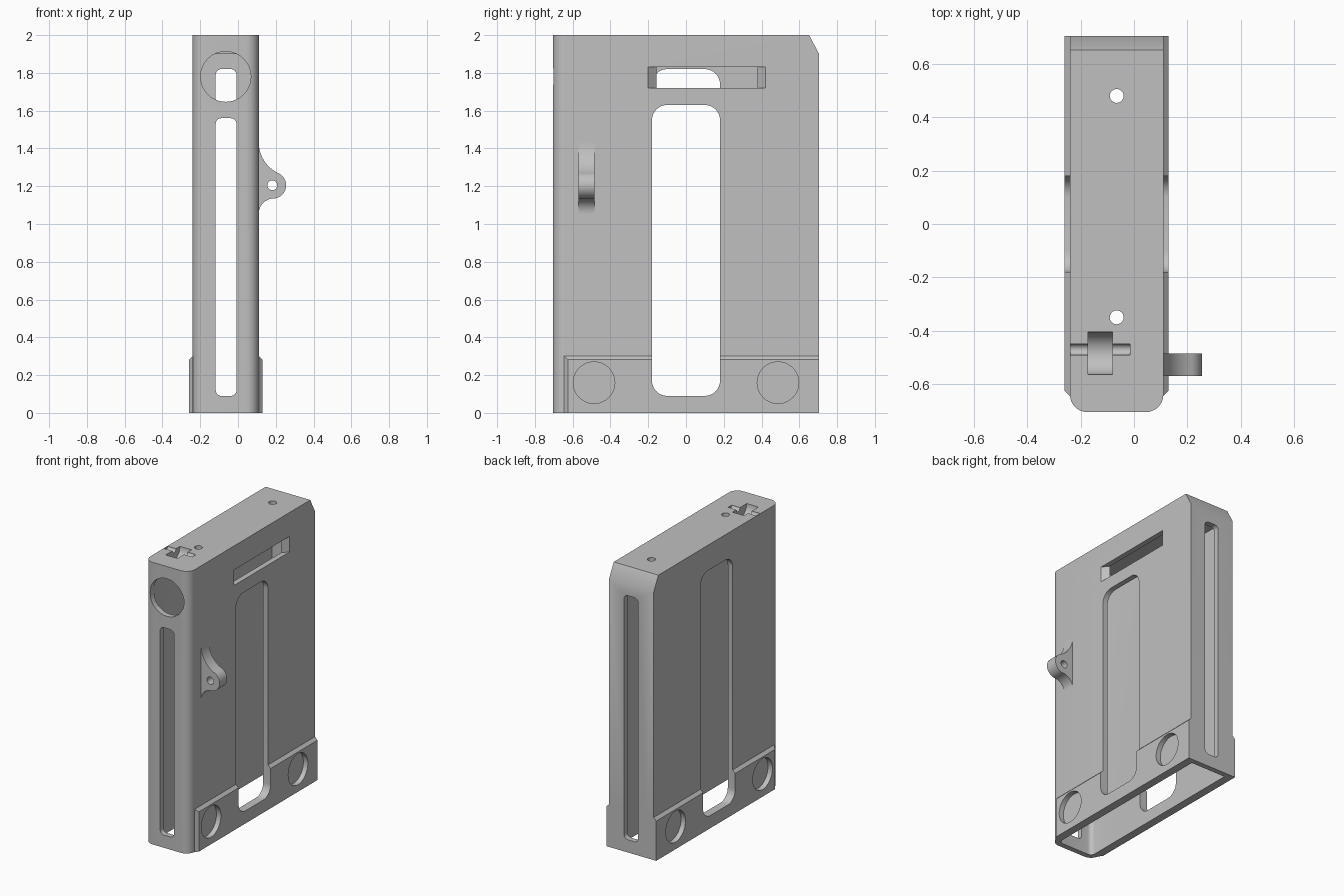
import bpy, bmesh
from math import pi, cos, sin, atan2, sqrt

cube = bpy.data.objects.get("Cube")
if cube:
    bpy.data.objects.remove(cube, do_unlink=True)

grey = bpy.data.materials.new("plain grey")
grey.use_nodes = True
COLOUR = (0.53, 0.53, 0.53, 1)
grey.diffuse_color = COLOUR
grey.node_tree.nodes["Principled BSDF"].inputs["Base Color"].default_value = COLOUR

MID = -0.065          # centre line of the case in x
AXES = {"X": lambda a, b, d: (d, a, b),
        "Y": lambda a, b, d: (a, d, b),
        "Z": lambda a, b, d: (a, b, d)}


def arc(cx, cy, r, start, end, n=12):
    return [(cx + r * cos(start + (end - start) * i / n),
             cy + r * sin(start + (end - start) * i / n)) for i in range(n + 1)]


def circle(cx, cy, r, n=48):
    return arc(cx, cy, r, 0, 2 * pi, n)[:-1]


def rect(a0, a1, b0, b1, r=0):
    if not r:
        return [(a0, b0), (a1, b0), (a1, b1), (a0, b1)]
    corners = [(a1 - r, b1 - r), (a0 + r, b1 - r), (a0 + r, b0 + r), (a1 - r, b0 + r)]
    return [p for i, (a, b) in enumerate(corners)
            for p in arc(a, b, r, i * pi / 2, (i + 1) * pi / 2, 8)]


def prism(name, points, axis, d0, d1, bevel_rule=None, width=0, segments=1):
    """Extrude a flat outline along an axis, then bevel the edges a rule picks."""
    bm = bmesh.new()
    place = AXES[axis]
    low = [bm.verts.new(place(a, b, d0)) for a, b in points]
    high = [bm.verts.new(place(a, b, d1)) for a, b in points]
    bm.faces.new(low)
    bm.faces.new(high)
    for i in range(len(points)):
        j = (i + 1) % len(points)
        bm.faces.new((low[i], low[j], high[j], high[i]))
    bmesh.ops.recalc_face_normals(bm, faces=bm.faces)
    if bevel_rule:
        edges = [e for e in bm.edges if bevel_rule(e.verts[0].co, e.verts[1].co)]
        bmesh.ops.bevel(bm, geom=edges, offset=width, segments=segments,
                        profile=0.5, affect="EDGES")
    mesh = bpy.data.meshes.new(name)
    bm.to_mesh(mesh)
    bm.free()
    mesh.materials.append(grey)
    obj = bpy.data.objects.new(name, mesh)
    bpy.context.collection.objects.link(obj)
    return obj


def combine(obj, tool, operation="DIFFERENCE"):
    """Apply a boolean and throw the tool away."""
    tool.hide_render = True
    mod = obj.modifiers.new("cut", "BOOLEAN")
    mod.operation, mod.object, mod.solver = operation, tool, "EXACT"
    bpy.context.view_layer.objects.active = obj
    bpy.ops.object.modifier_apply(modifier=mod.name)
    bpy.data.objects.remove(tool, do_unlink=True)


def cut(obj, *args, **kwargs):
    combine(obj, prism("cutter", *args, **kwargs))


def smooth(obj):
    bpy.ops.object.select_all(action="DESELECT")
    obj.select_set(True)
    bpy.context.view_layer.objects.active = obj
    bpy.ops.object.shade_smooth_by_angle(angle=pi / 6)


def front_upright(p, q):
    return p.y < -0.6 and q.y < -0.6 and abs(p.z - q.z) > 0.1


# Case shell: side outline with a sloped rear top corner and rounded front edges
case = prism("case_shell",
             [(-0.705, 0), (0.705, 0), (0.705, 1.9), (0.652, 2), (-0.705, 2)],
             "X", -0.24, 0.11, front_upright, 0.065, 8)

# Thicker foot band with chamfered upper and front edges
band = prism("foot_band", rect(-0.645, 0.705, 0, 0.302), "X", -0.26, 0.13,
             lambda p, q: front_upright(p, q) or (min(p.z, q.z) > 0.2 and abs(p.y - q.y) > 0.1),
             0.02)
combine(case, band, "UNION")

# Inner space, open at the bottom
cut(case, rect(-0.667, 0.667, -0.1, 1.9), "X", -0.202, 0.072, front_upright, 0.03, 6)

# Side windows and narrow end slots
cut(case, rect(-0.18, 0.18, 0.09, 1.63, 0.08), "X", 0, 0.3)
cut(case, rect(-0.18, 0.18, 0.09, 1.82, 0.08), "X", -0.4, MID)
cut(case, rect(-0.118, -0.008, 0.09, 1.56, 0.03), "Y", -0.8, -0.5)
cut(case, rect(-0.118, -0.008, 0.09, 1.82, 0.03), "Y", 0.5, 0.8)

# Round front opening and the upper slot with slanted ends
cut(case, circle(MID, 1.78, 0.133), "Y", -0.8, -0.5)
cut(case, [(0.15, -0.247), (0.15, 0.462), (0.06, 0.367), (0.06, -0.141)], "Z", 1.72, 1.83)

# Round shallow recesses on both faces of the foot band
for y in (-0.487, 0.487):
    cut(case, circle(y, 0.16, 0.11), "X", 0.095, 0.2)
    cut(case, circle(y, 0.16, 0.11), "X", -0.33, -0.225)

# Top: two pin holes and a roller pocket with its axle groove
for y in (-0.35, 0.48):
    cut(case, circle(MID, y, 0.026, 24), "Z", 1.8, 2.1)
cut(case, circle(-0.485, 2, 0.08), "X", -0.172, -0.08)
cut(case, circle(-0.47, 2, 0.021, 24), "X", -0.238, -0.015)
smooth(case)

# Strap lug: round eye blended into the case by two concave fillets
EYE_X, EYE_Z, EYE_R, WALL = 0.185, 1.205, 0.07, 0.11


def fillet(r, side):
    dx = WALL + r - EYE_X
    dz = sqrt((r + EYE_R) ** 2 - dx ** 2)
    swing = atan2(dz, dx)
    return arc(WALL + r, EYE_Z + side * dz, r, pi, pi + side * swing), side * swing


upper, upper_angle = fillet(0.18, 1)
lower, lower_angle = fillet(0.08, -1)
eye = arc(EYE_X, EYE_Z, EYE_R, upper_angle, lower_angle, 24)
outline = [(0.1, upper[0][1])] + upper + eye[1:-1] + lower[::-1] + [(0.1, lower[0][1])]
lug = prism("strap_lug", outline, "Y", -0.57, -0.485)
cut(lug, circle(EYE_X - 0.003, EYE_Z, 0.026, 24), "Y", -0.7, -0.4)
smooth(lug)
